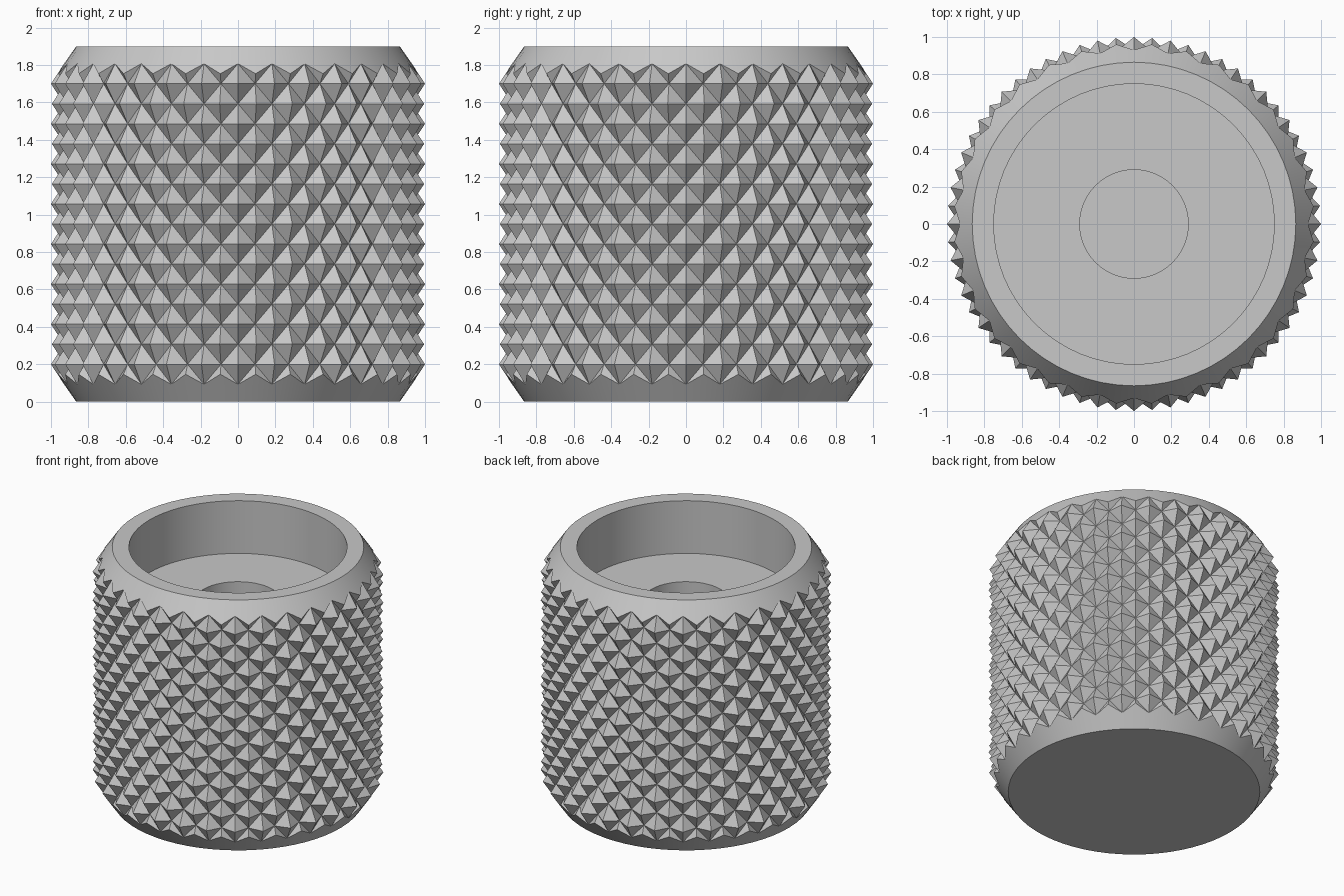
import bpy
import bmesh
from math import cos, sin, tau

cube = bpy.data.objects.get("Cube")
if cube:
    bpy.data.objects.remove(cube, do_unlink=True)

HEIGHT = 1.9
SIDES = 64            # two staggered sets of 32 pyramids
ROWS = 15
TIP, GROOVE = 1.0, 0.93
FIRST, LAST = 0.2, 1.7
STEP = (LAST - FIRST) / (ROWS - 1)
RIM = 0.865

# Colour
metal = bpy.data.materials.new("grey_metal")
metal.use_nodes = True
grey = (0.58, 0.58, 0.58, 1)
metal.diffuse_color = grey
metal.node_tree.nodes["Principled BSDF"].inputs["Base Color"].default_value = grey

bm = bmesh.new()


def point(k, r, z):
    a = tau * k / SIDES
    return bm.verts.new((r * cos(a), r * sin(a), z))


def ring(r, z):
    return [point(k, r, z) for k in range(SIDES)]


def bridge(a, b):
    for k in range(SIDES):
        n = (k + 1) % SIDES
        bm.faces.new((a[k], a[n], b[n], b[k]))


def is_tip(k, row):
    return (k + row) % 2 == 0


def knurl_row(row):
    """Alternate pyramid tips and groove crossings; the end rows are trimmed by the chamfer."""
    z = FIRST + row * STEP
    trim = {-1: 1, ROWS: -1}.get(row, 0)
    verts = []
    for k in range(SIDES):
        if not is_tip(k, row):
            verts.append(point(k, GROOVE, z))
        elif trim:
            verts.append(point(k, (TIP + GROOVE) / 2, z + trim * STEP / 2))
        else:
            verts.append(point(k, TIP, z))
    return verts


# Knurled grip: each cell is split along its groove
rows = range(-1, ROWS + 1)
grip = [knurl_row(row) for row in rows]
for row, low, high in zip(rows, grip, grip[1:]):
    for k in range(SIDES):
        n = (k + 1) % SIDES
        a, b, c, d = low[k], low[n], high[n], high[k]
        if is_tip(k, row):
            bm.faces.new((a, b, d))
            bm.faces.new((b, c, d))
        else:
            bm.faces.new((a, b, c))
            bm.faces.new((a, c, d))

# Bottom chamfer and flat base
base = ring(RIM, 0)
bridge(base, grip[0])
bm.faces.new(base)

# Top chamfer, rim, recess and blind centre hole
previous = grip[-1]
for r, z in ((RIM, HEIGHT), (0.75, HEIGHT), (0.75, 1.5), (0.29, 1.5), (0.29, 1.0)):
    current = ring(r, z)
    bridge(previous, current)
    previous = current
bm.faces.new(previous)

bmesh.ops.recalc_face_normals(bm, faces=bm.faces)
mesh = bpy.data.meshes.new("knurled_knob")
bm.to_mesh(mesh)
bm.free()
mesh.materials.append(metal)

knob = bpy.data.objects.new("knurled_knob", mesh)
bpy.context.collection.objects.link(knob)
bpy.ops.object.select_all(action="DESELECT")
knob.select_set(True)
bpy.context.view_layer.objects.active = knob
bpy.ops.object.shade_smooth_by_angle(angle=0.5)
